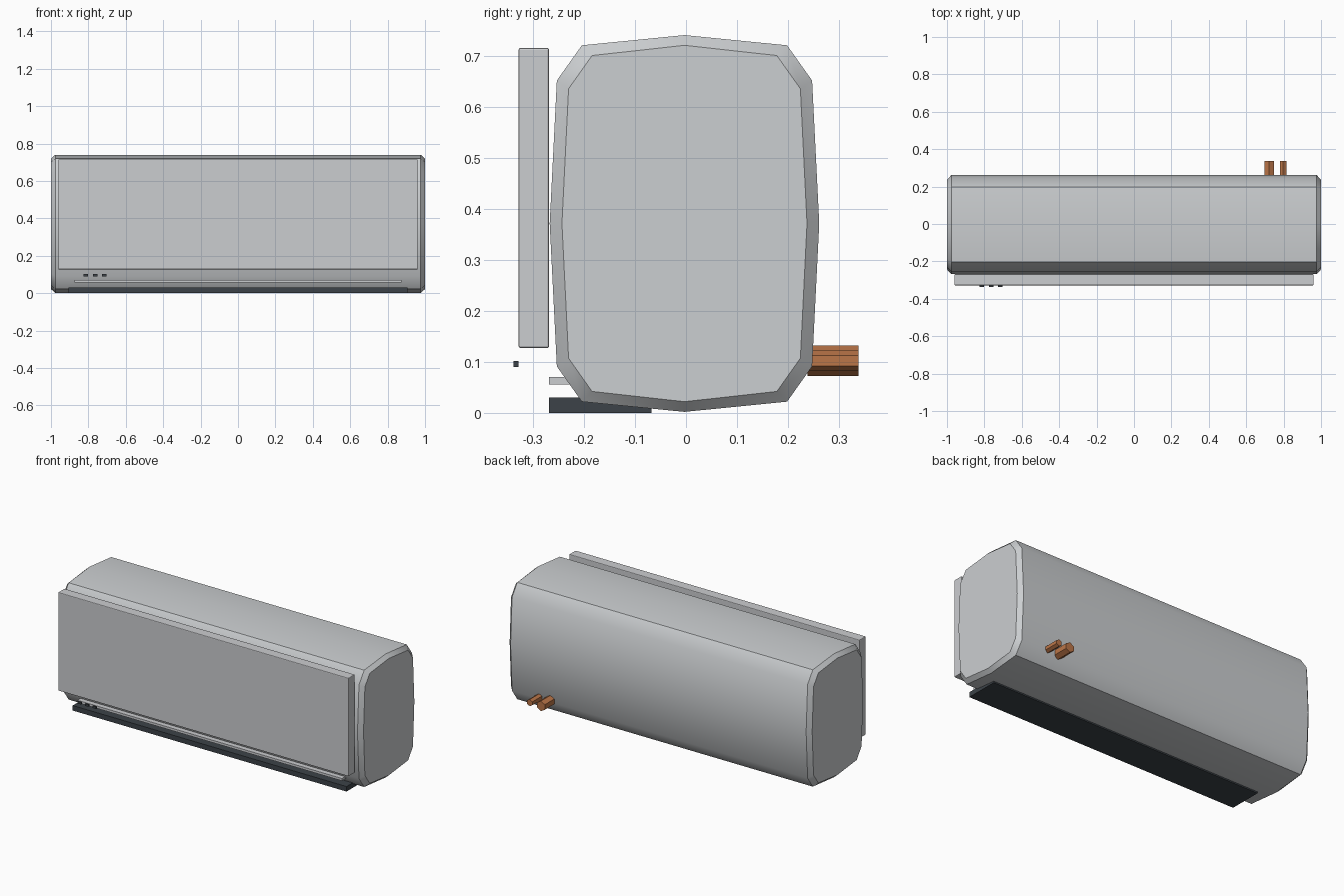
import bpy, bmesh, math
from mathutils import Matrix

cube = bpy.data.objects.get("Cube")
if cube:
    bpy.data.objects.remove(cube, do_unlink=True)


def material(name, rgb):
    m = bpy.data.materials.new(name)
    m.use_nodes = True
    m.diffuse_color = (*rgb, 1)
    m.node_tree.nodes["Principled BSDF"].inputs["Base Color"].default_value = (*rgb, 1)
    return m


shell_grey = material("shell grey", (0.60, 0.62, 0.635))
panel_grey = material("panel grey", (0.60, 0.61, 0.63))
charcoal = material("charcoal", (0.045, 0.055, 0.065))
copper = material("copper", (0.50, 0.18, 0.065))


def finish(bm, name, mat, angle=None):
    bmesh.ops.recalc_face_normals(bm, faces=bm.faces[:])
    mesh = bpy.data.meshes.new(name)
    bm.to_mesh(mesh)
    bm.free()
    mesh.materials.append(mat)
    ob = bpy.data.objects.new(name, mesh)
    bpy.context.collection.objects.link(ob)
    if angle:
        bpy.ops.object.select_all(action="DESELECT")
        ob.select_set(True)
        bpy.context.view_layer.objects.active = ob
        bpy.ops.object.shade_smooth_by_angle(angle=math.radians(angle))
    return ob


def box(name, mat, x, y, z, bevel=0):
    """Box from its low and high limits on each axis."""
    bm = bmesh.new()
    bmesh.ops.create_cube(bm, size=1)
    for v in bm.verts:
        for i, (low, high) in enumerate((x, y, z)):
            v.co[i] = low if v.co[i] < 0 else high
    if bevel:
        bmesh.ops.bevel(bm, geom=bm.edges[:], offset=bevel, segments=2,
                        profile=0.5, affect="EDGES")
    return finish(bm, name, mat)


CENTRE_Y, CENTRE_Z = -0.003, 0.371


def ring(quarter):
    """Mirror a quarter profile, top to side, into a closed loop."""
    right = quarter + [(y, -z) for y, z in quarter[-2::-1]]
    return right + [(-y, z) for y, z in right[-2:0:-1]]


# Casing: bulged profile with chamfered ends
outer = ring([(0, 0.369), (0.201, 0.349), (0.250, 0.280), (0.264, 0)])
inner = ring([(0, 0.349), (0.181, 0.329), (0.227, 0.264), (0.240, 0)])
bm = bmesh.new()
loops = [[bm.verts.new((x, CENTRE_Y + y, CENTRE_Z + z)) for y, z in shape]
         for x, shape in ((-1, inner), (-0.977, outer), (0.977, outer), (1, inner))]
for a, b in zip(loops, loops[1:]):
    for i in range(len(a)):
        j = (i + 1) % len(a)
        bm.faces.new((a[i], a[j], b[j], b[i]))
bm.faces.new(loops[0])
bm.faces.new(loops[-1])
finish(bm, "casing", shell_grey, 35)

# Front cover, air outlet and louver
box("front_panel", panel_grey, (-0.96, 0.96), (-0.328, -0.268), (0.127, 0.715), 0.004)
box("air_outlet", charcoal, (-0.905, 0.905), (-0.268, -0.068), (0, 0.03))
box("louver", panel_grey, (-0.875, 0.875), (-0.268, -0.208), (0.056, 0.07))

# Indicator lights
for i in range(3):
    x = -0.813 + i * 0.049
    box(f"indicator_{i + 1}", charcoal, (x - 0.012, x + 0.012),
        (-0.338, -0.328), (0.09, 0.102))

# Hexagonal pipe stubs at the back
for name, x, radius in (("large_pipe", 0.723, 0.03), ("small_pipe", 0.797, 0.02)):
    bm = bmesh.new()
    place = Matrix.Translation((x, 0.288, 0.102)) @ Matrix.Rotation(math.pi / 2, 4, "X")
    bmesh.ops.create_cone(bm, cap_ends=True, segments=6, radius1=radius,
                          radius2=radius, depth=0.1, matrix=place)
    finish(bm, name, copper)
